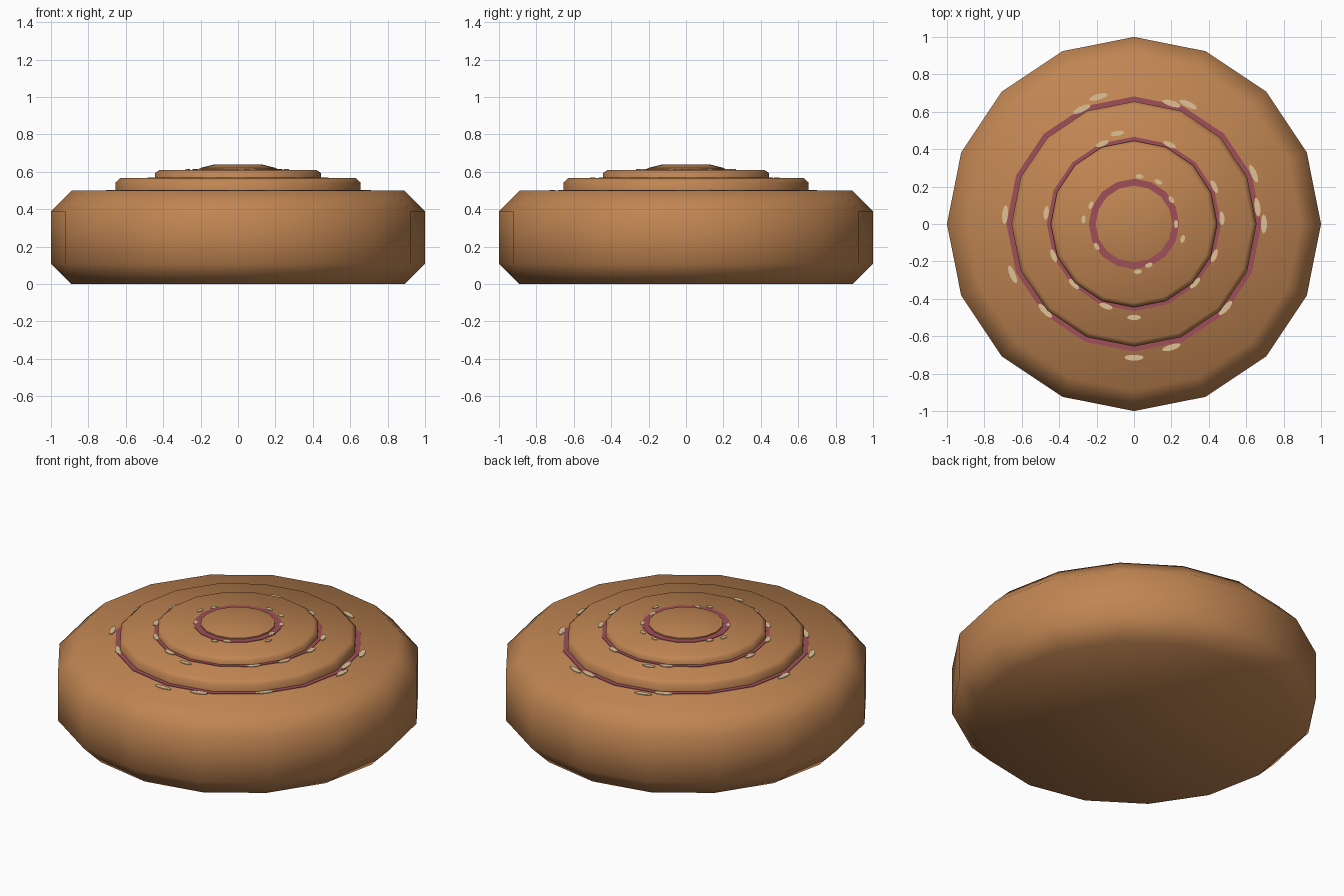
import bpy, bmesh, math

if "Cube" in bpy.data.objects:
    bpy.data.objects.remove(bpy.data.objects["Cube"])

SEG = 16


def material(name, rgb):
    m = bpy.data.materials.new(name)
    m.diffuse_color = (*rgb, 1)
    m.use_nodes = True
    m.node_tree.nodes["Principled BSDF"].inputs["Base Color"].default_value = m.diffuse_color
    return m


DOUGH = material("baked dough", (0.53, 0.235, 0.085))
FILLING = material("berry filling", (0.35, 0.08, 0.10))
CRUMB = material("pale sugar", (0.74, 0.54, 0.30))


def finish(name, bm, mat, angle=None):
    bmesh.ops.recalc_face_normals(bm, faces=bm.faces)
    me = bpy.data.meshes.new(name)
    bm.to_mesh(me)
    bm.free()
    me.materials.append(mat)
    ob = bpy.data.objects.new(name, me)
    bpy.context.collection.objects.link(ob)
    if angle:
        bpy.context.view_layer.objects.active = ob
        ob.select_set(True)
        bpy.ops.object.shade_smooth_by_angle(angle=math.radians(angle))
        ob.select_set(False)
    return ob


def lathe(name, profile, mat, angle=None, closed=False):
    """Revolve (radius, z) points; capped top and bottom, or closed into a ring."""
    bm = bmesh.new()
    loops = [[bm.verts.new((r * math.cos(2 * math.pi * i / SEG),
                            r * math.sin(2 * math.pi * i / SEG), z))
              for i in range(SEG)] for r, z in profile]
    pairs = list(zip(loops, loops[1:]))
    if closed:
        pairs.append((loops[-1], loops[0]))
    else:
        bm.faces.new(loops[0])
        bm.faces.new(loops[-1])
    for a, b in pairs:
        for i in range(SEG):
            j = (i + 1) % SEG
            bm.faces.new((a[i], a[j], b[j], b[i]))
    return finish(name, bm, mat, angle)


# Bun body and the three stacked swirl tiers
lathe("bun_body", [(0.89, 0), (1, 0.11), (1, 0.39), (0.89, 0.50)], DOUGH, 60)
lathe("lower_tier", [(0.655, 0.49), (0.655, 0.543), (0.63, 0.566)], DOUGH, 60)
lathe("middle_tier", [(0.445, 0.55), (0.445, 0.592), (0.42, 0.61)], DOUGH, 60)
lathe("top_tier", [(0.205, 0.60), (0.205, 0.62), (0.125, 0.64)], DOUGH, 60)

# Thin filling ring at the foot of each tier
for name, r0, r1, z in (("lower", 0.64, 0.682, 0.50),
                        ("middle", 0.43, 0.466, 0.566),
                        ("top", 0.195, 0.242, 0.61)):
    lathe(name + "_filling_ring",
          [(r0, z - 0.002), (r1, z - 0.002), (r1, z + 0.003), (r0, z + 0.003)],
          FILLING, closed=True)

# Sugar flecks: height, length, width, minimum radius, centres
flecks = (
    ("lower", 0.504, 0.052, 0.016, 0.665,
     [(-.19, .68), (-.28, .615), (.2, .645), (.29, .64), (.64, .27), (.695, 0),
      (.66, .09), (.49, -.45), (.2, -.66), (0, -.715), (-.47, -.46),
      (-.65, -.27), (-.69, .05)]),
    ("middle", 0.570, 0.038, 0.014, 0.455,
     [(-.09, .485), (-.17, .43), (.19, .425), (.43, .2), (.47, .03),
      (.43, -.17), (.32, -.31), (0, -.5), (-.15, -.44), (-.31, -.31),
      (-.43, -.17), (-.47, .06)]),
    ("top", 0.614, 0.022, 0.012, 0.222,
     [(.03, .255), (.13, .225), (.2, .13), (.26, -.08), (.225, 0),
      (.08, -.22), (.02, -.255), (-.2, -.12), (-.27, .025), (-.23, .1)]),
)
for name, z, a, b, rmin, centres in flecks:
    bm = bmesh.new()
    for x, y in centres:
        t = math.atan2(y, x)
        r = max(math.hypot(x, y), rmin)
        ring = []
        for k in range(10):
            u = 2 * math.pi * k / 10
            ang = t + a * math.cos(u) / r     # bend the fleck round the ring
            rad = r + b * math.sin(u)
            ring.append(bm.verts.new((rad * math.cos(ang), rad * math.sin(ang), z)))
        top = bm.faces.new(ring)
        ext = bmesh.ops.extrude_face_region(bm, geom=[top], use_keep_orig=True)
        for v in ext["geom"]:
            if isinstance(v, bmesh.types.BMVert):
                v.co.z -= 0.005
    finish(name + "_sugar_flecks", bm, CRUMB)
